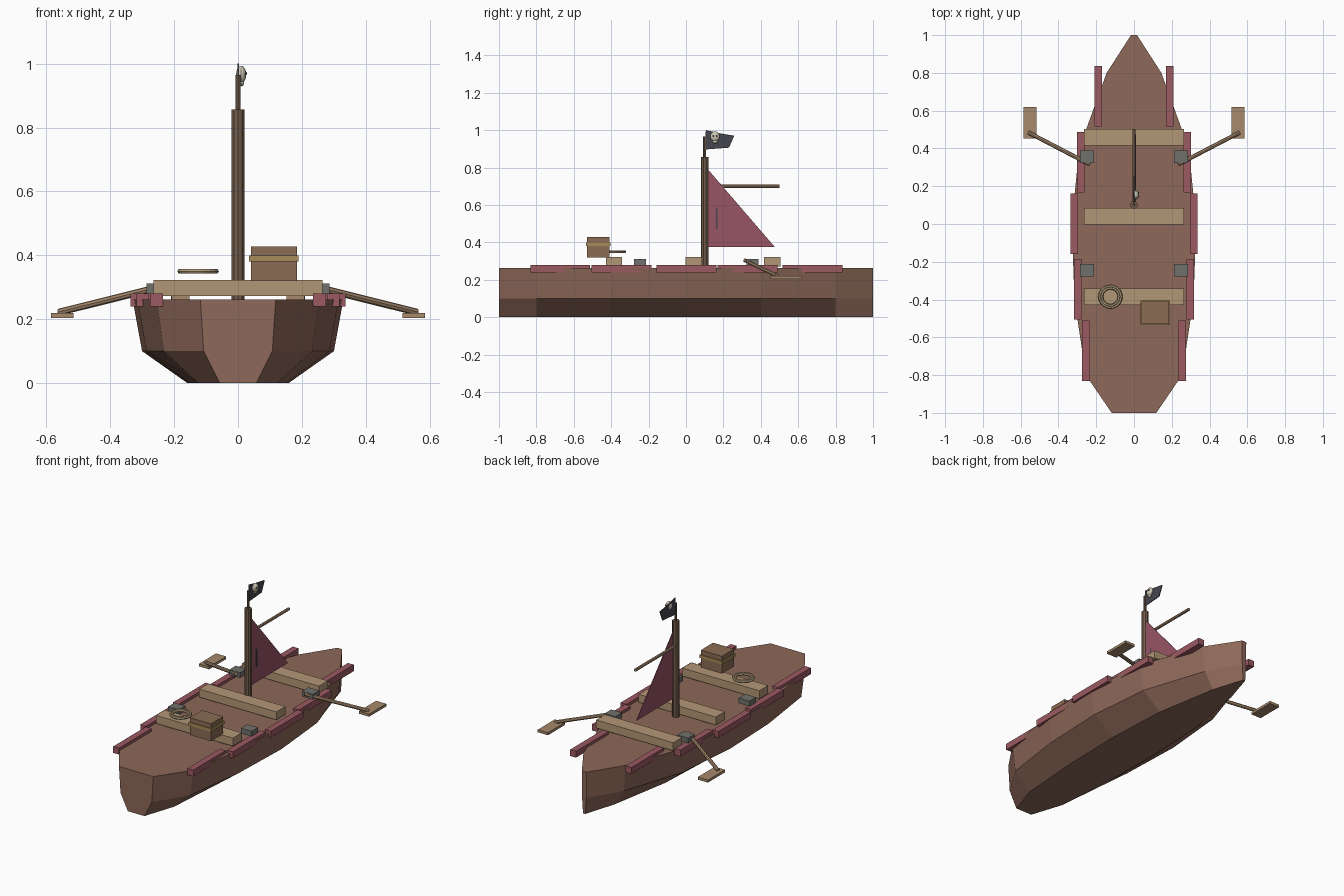
import bpy, bmesh, math
from mathutils import Vector

if "Cube" in bpy.data.objects:
    bpy.data.objects.remove(bpy.data.objects["Cube"])


def mat(name, r, g, b):
    m = bpy.data.materials.new(name)
    m.diffuse_color = (r, g, b, 1)
    m.use_nodes = True
    m.node_tree.nodes["Principled BSDF"].inputs["Base Color"].default_value = m.diffuse_color
    return m


HULL = mat("hull_wood", .27, .14, .10)
RED = mat("red_trim", .33, .10, .12)
SAIL = mat("sail_cloth", .31, .09, .13)
BENCH = mat("bench_wood", .45, .31, .18)
OAR = mat("oar_wood", .38, .25, .15)
MAST = mat("mast_wood", .17, .11, .07)
METAL = mat("metal", .16, .16, .15)
DARK = mat("dark_cloth", .06, .06, .08)
CHEST = mat("chest_wood", .26, .15, .09)
BRASS = mat("brass", .38, .26, .10)
ROPE = mat("rope", .42, .32, .19)
BONE = mat("bone", .65, .60, .48)


def finish(name, bm, material):
    bmesh.ops.recalc_face_normals(bm, faces=bm.faces)
    me = bpy.data.meshes.new(name)
    bm.to_mesh(me)
    bm.free()
    me.materials.append(material)
    ob = bpy.data.objects.new(name, me)
    bpy.context.collection.objects.link(ob)
    return ob


def box(name, lo, hi, material):
    bm = bmesh.new()
    bmesh.ops.create_cube(bm, size=1)
    for v in bm.verts:
        v.co = [a + (b - a) * (c + .5) for a, b, c in zip(lo, hi, v.co)]
    return finish(name, bm, material)


def rod(name, a, b, radius, material, sides=8):
    a, b = Vector(a), Vector(b)
    bm = bmesh.new()
    bmesh.ops.create_cone(bm, cap_ends=True, segments=sides, radius1=radius,
                          radius2=radius, depth=(b - a).length)
    ob = finish(name, bm, material)
    ob.location = (a + b) / 2
    ob.rotation_euler = (b - a).to_track_quat('Z', 'Y').to_euler()
    return ob


def sheet(name, yz, x0, x1, material):
    # flat outline in the yz plane, given a thickness along x
    bm = bmesh.new()
    f = bm.faces.new([bm.verts.new((x0, y, z)) for y, z in yz])
    new = bmesh.ops.extrude_face_region(bm, geom=[f])["geom"]
    bmesh.ops.translate(bm, vec=(x1 - x0, 0, 0),
                        verts=[g for g in new if isinstance(g, bmesh.types.BMVert)])
    return finish(name, bm, material)


def ball(name, loc, scale, material):
    bm = bmesh.new()
    bmesh.ops.create_uvsphere(bm, u_segments=12, v_segments=8, radius=1)
    ob = finish(name, bm, material)
    ob.location, ob.scale = loc, scale
    return ob


# hull: one section profile scaled along the length
stations = [(-1, .118), (-.8, .255), (-.4, .315), (0, .33), (.4, .29), (.8, .145), (1, .016)]
profile = [(1, .262), (.91, .1), (.48, 0), (-.48, 0), (-.91, .1), (-1, .262)]
bm = bmesh.new()
rings = [[bm.verts.new((k * w, y, z)) for k, z in profile] for y, w in stations]
for r, s in zip(rings, rings[1:]):
    for i in range(6):
        j = (i + 1) % 6
        bm.faces.new((r[i], r[j], s[j], s[i]))
bm.faces.new(rings[0])
bm.faces.new(rings[-1])
finish("hull", bm, HULL)

# benches on small supports
for y in (-.385, .042, .46):
    box("bench", (-.265, y - .044, .272), (.265, y + .044, .322), BENCH)
    for s in (-1, 1):
        box("bench_support", (s * .18 - .028, y - .03, .255), (s * .18 + .028, y + .03, .274), OAR)

for s in (-1, 1):
    # gunwale rail segments
    for x, y in ((.255, -.672), (.298, -.345), (.316, .002), (.283, .328), (.19, .677)):
        box("rail", (s * x - .02, y - .16, .24), (s * x + .02, y + .16, .28), RED)
    # oarlocks
    for y in (-.245, .356):
        box("oarlock", (s * .25 - .037, y - .032, .28), (s * .25 + .037, y + .032, .312), METAL)
    # oars
    rod("oar_shaft", (s * .235, .316, .303), (s * .56, .485, .222), .011, OAR)
    box("oar_blade", (s * .55 - .035, .452, .204), (s * .55 + .035, .62, .22), OAR)

# mast, spar and sail
rod("mast", (0, .1, .26), (0, .1, .857), .021, MAST, 10)
rod("flag_pole", (0, .1, .85), (0, .1, .965), .008, MAST)
rod("spar", (0, .1, .7), (0, .5, .7), .009, OAR)
sheet("sail", [(.113, .375), (.475, .375), (.113, .795)], .007, .011, SAIL)
box("sail_seam", (.01, .161, .47), (.014, .169, .58), DARK)

# flag with bone emblem
sheet("flag", [(.1, .896), (.23, .906), (.258, .97), (.18, .983), (.106, 1.0)], -.002, .003, DARK)
ball("emblem_head", (.01, .155, .966), (.016, .025, .027), BONE)
ball("emblem_jaw", (.011, .155, .94), (.008, .014, .011), BONE)
for y in (.146, .164):
    ball("emblem_eye", (.024, y, .969), (.004, .005, .005), DARK)

# chest
box("chest", (.04, -.53, .32), (.185, -.41, .428), CHEST)
box("chest_band", (.035, -.535, .38), (.19, -.405, .4), BRASS)

# coiled rope
for r in (.057, .046):
    bpy.ops.mesh.primitive_torus_add(major_segments=20, minor_segments=6, major_radius=r,
                                     minor_radius=.008, location=(-.125, -.385, .35))
    bpy.context.object.name = "rope_coil"
    bpy.context.object.data.materials.append(ROPE)
